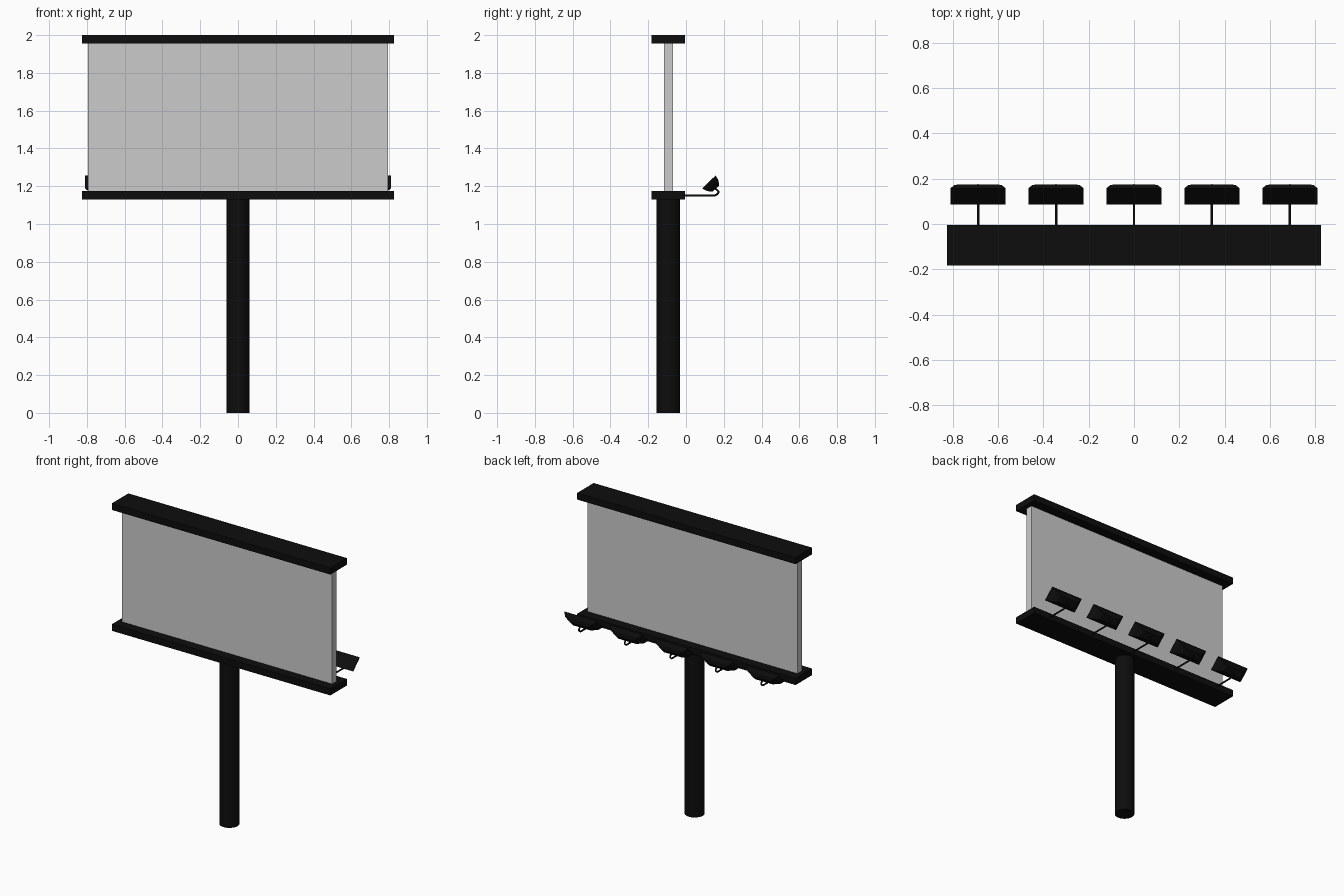
import bpy, bmesh, math
from mathutils import Vector

if "Cube" in bpy.data.objects:
    bpy.data.objects.remove(bpy.data.objects["Cube"])

black = bpy.data.materials.new("black_metal")
black.diffuse_color = (0.004, 0.004, 0.004, 1)
black.use_nodes = True
black.node_tree.nodes["Principled BSDF"].inputs["Base Color"].default_value = black.diffuse_color
YC = -0.093  # depth centre of the sign


def box(name, x, y, z, mat=None):
    bpy.ops.mesh.primitive_cube_add(size=1, location=(sum(x) / 2, sum(y) / 2, sum(z) / 2))
    ob = bpy.context.object
    ob.name = name
    ob.scale = (x[1] - x[0], y[1] - y[0], z[1] - z[0])
    bpy.ops.object.transform_apply(location=False, rotation=False, scale=True)
    if mat:
        ob.data.materials.append(mat)
    return ob


# Sign board between two rails
box("sign_panel", (-0.793, 0.793), (YC - 0.024, YC + 0.024), (1.17, 1.96))
box("top_rail", (-0.825, 0.825), (-0.182, -0.004), (1.955, 2.0), black)
box("bottom_rail", (-0.825, 0.825), (-0.182, -0.004), (1.13, 1.175), black)

# Support post
bpy.ops.mesh.primitive_cylinder_add(vertices=32, radius=0.062, depth=1.132, location=(0, YC, 0.566))
post = bpy.context.object
post.name = "post"
post.data.materials.append(black)
bpy.ops.object.shade_smooth_by_angle()


# Lamp housing: wide open face tapering in steps to a narrow back
def lamp(x):
    low, high = Vector((0, 0.085, 1.188)), Vector((0, 0.157, 1.257))
    along = (high - low).normalized()
    back = Vector((0, along.z, -along.y))
    mid, half = (low + high) / 2, (high - low).length / 2
    bm = bmesh.new()
    rings = []
    for depth, hw, lo, hi in ((0, 0.122, half, half),
                              (0.030, 0.104, half * 0.78, half * 0.86),
                              (0.051, 0.066, half * 0.42, half * 0.5)):
        c = mid + back * depth + Vector((x, 0, 0))
        X = Vector((hw, 0, 0))
        rings.append([bm.verts.new(p) for p in
                      (c - X - along * lo, c + X - along * lo, c + X + along * hi, c - X + along * hi)])
    bm.faces.new(rings[0])
    bm.faces.new(rings[-1])
    for a, b in zip(rings, rings[1:]):
        for i in range(4):
            j = (i + 1) % 4
            bm.faces.new((a[i], a[j], b[j], b[i]))
    bmesh.ops.recalc_face_normals(bm, faces=bm.faces)
    me = bpy.data.meshes.new("lamp_housing")
    bm.to_mesh(me)
    bm.free()
    me.materials.append(black)
    bpy.context.collection.objects.link(bpy.data.objects.new("lamp_housing", me))


# Bent tube carrying each lamp
def arm(x):
    cu = bpy.data.curves.new("lamp_arm", 'CURVE')
    cu.dimensions = '3D'
    cu.bevel_depth = 0.0055
    cu.bevel_resolution = 2
    cu.use_fill_caps = True
    path = ((-0.02, 1.151), (0.153, 1.151), (0.161, 1.155), (0.171, 1.165), (0.171, 1.173), (0.145, 1.198))
    sp = cu.splines.new('POLY')
    sp.points.add(len(path) - 1)
    for p, (y, z) in zip(sp.points, path):
        p.co = (x, y, z, 1)
    cu.materials.append(black)
    bpy.context.collection.objects.link(bpy.data.objects.new("lamp_arm", cu))


for i in range(-2, 3):
    lamp(i * 0.344)
    arm(i * 0.344)
